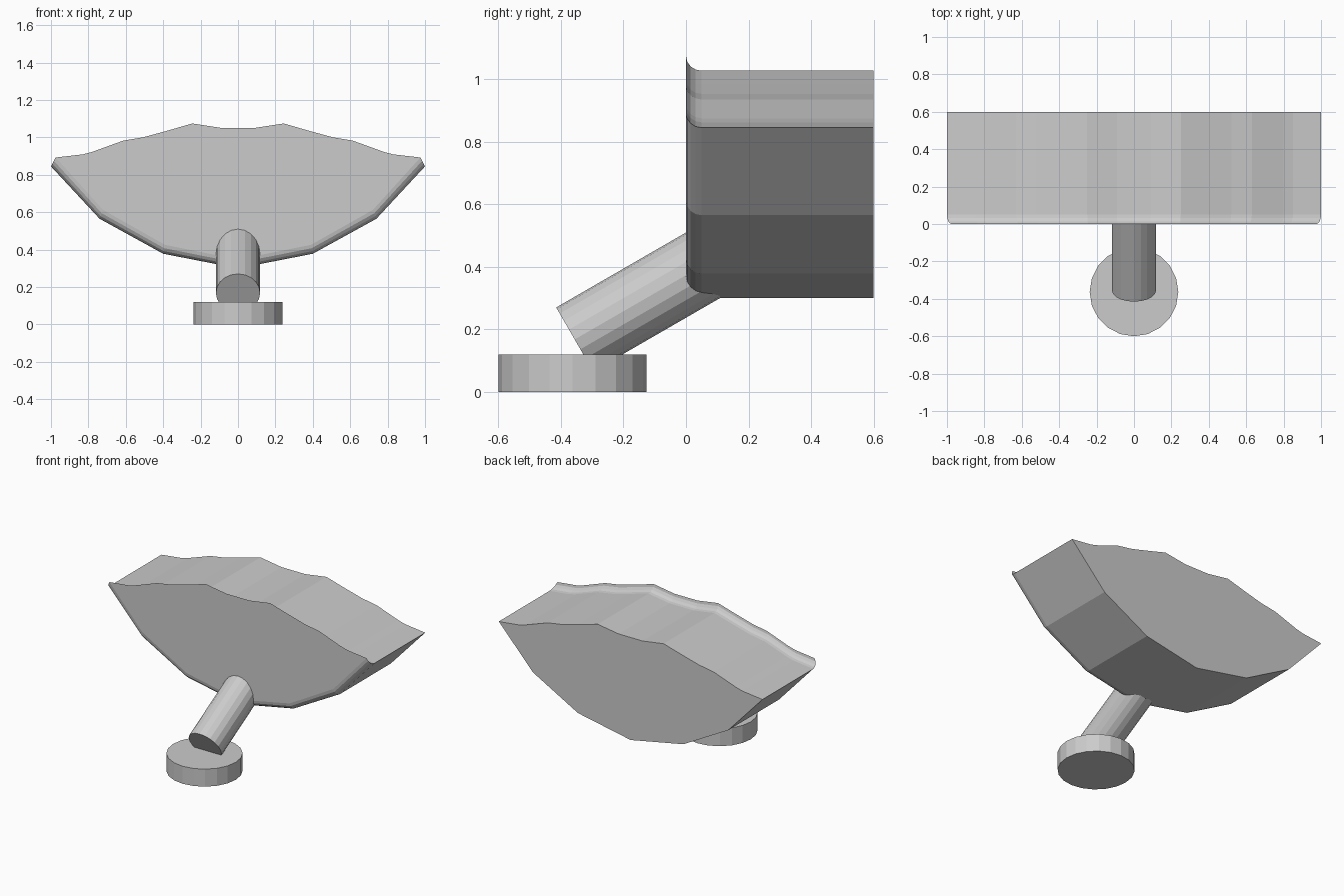
import bpy, bmesh, math
from mathutils import Vector

if "Cube" in bpy.data.objects:
    bpy.data.objects.remove(bpy.data.objects["Cube"])


def cylinder(name, start, end, radius, sides=20):
    """Flat-shaded cylinder between two points."""
    start, end = Vector(start), Vector(end)
    axis = end - start
    bpy.ops.mesh.primitive_cylinder_add(
        vertices=sides, radius=radius, depth=axis.length,
        location=(start + end) / 2,
        rotation=axis.to_track_quat('Z', 'Y').to_euler())
    bpy.context.object.name = name


# Round foot
cylinder("base", (0, -0.363, 0), (0, -0.363, 0.12), 0.237)

# Slanted arm, rising at 30 degrees into the body
a = math.radians(30)
length = 0.58
cylinder("arm", (0, -0.356, 0.168),
         (0, -0.356 + length * math.cos(a), 0.168 + length * math.sin(a)), 0.118)

# Fan-shaped body: right half of the outline (x, z), bottom to top
half = [(0.40, 0.378), (0.74, 0.565), (1.0, 0.845),
        (0.85, 0.862), (0.80, 0.875), (0.63, 0.935), (0.52, 0.953),
        (0.40, 0.985), (0.25, 1.027), (0.09, 1.003)]
outline = [(0, 0.30)] + half + [(-x, z) for x, z in reversed(half)]

# Rings from the back to the front; the last ones curl the rim upward
rim = 0.05
rings = [(0.6, 0.0)]
for i in range(5):
    t = math.radians(90 * i / 4)
    rings.append((rim * (1 - math.sin(t)), rim * (1 - math.cos(t))))

bm = bmesh.new()
loops = []
for y, d in rings:
    loops.append([bm.verts.new((x * (1 - 0.5 * d), y, z + 0.95 * d)) for x, z in outline])
for l0, l1 in zip(loops, loops[1:]):
    for i in range(len(outline)):
        j = (i + 1) % len(outline)
        bm.faces.new((l0[i], l0[j], l1[j], l1[i]))
bm.faces.new(loops[0])
bm.faces.new(loops[-1])
bmesh.ops.recalc_face_normals(bm, faces=bm.faces)
mesh = bpy.data.meshes.new("fan_body")
bm.to_mesh(mesh)
bm.free()
bpy.context.collection.objects.link(bpy.data.objects.new("fan_body", mesh))
